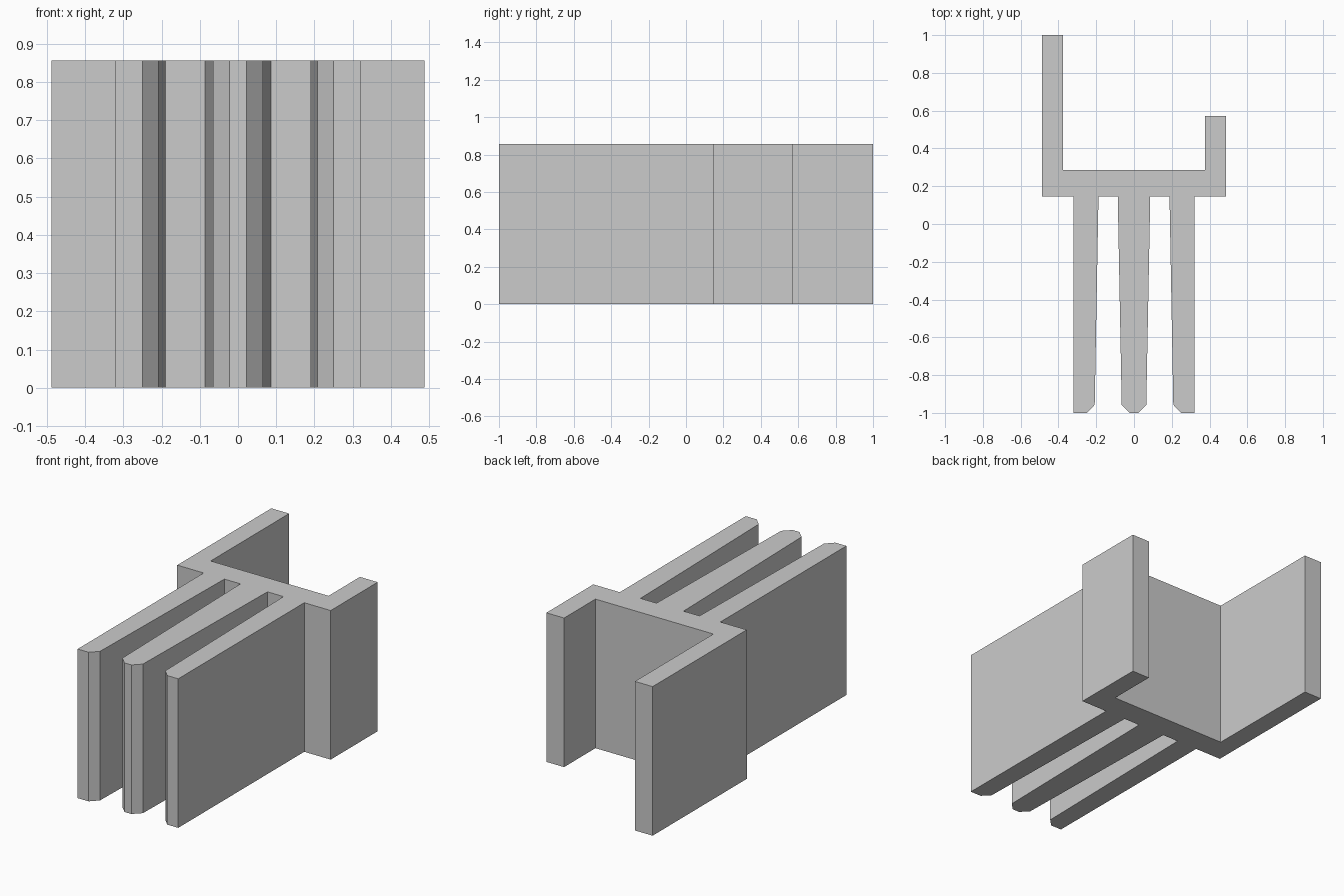
import bpy
import bmesh

cube = bpy.data.objects.get("Cube")
if cube:
    bpy.data.objects.remove(cube, do_unlink=True)

HEIGHT = 0.857
WEB_FRONT, WEB_BACK = 0.145, 0.287
ARM_IN, ARM_OUT = 0.375, 0.488
LONG_ARM, SHORT_ARM = 1.0, 0.572
TIP, CHAMFER = -1.0, -0.957

# Flat grey finish
grey = bpy.data.materials.new("light grey")
grey.use_nodes = True
color = (0.6, 0.6, 0.6, 1)
grey.diffuse_color = color
grey.node_tree.nodes["Principled BSDF"].inputs["Base Color"].default_value = color

# Left half of the three prongs, from the middle tip out to the web corner
prongs = [
    (0.022, TIP), (0.065, CHAMFER), (0.086, WEB_FRONT),   # middle prong
    (0.188, WEB_FRONT), (0.208, CHAMFER), (0.25, TIP),    # tapered inner side
    (0.32, TIP), (0.32, WEB_FRONT),                       # straight outer side
    (ARM_OUT, WEB_FRONT),
]

# Channel at the back with one short arm and one long arm
channel = [
    (ARM_OUT, SHORT_ARM), (ARM_IN, SHORT_ARM), (ARM_IN, WEB_BACK),
    (-ARM_IN, WEB_BACK), (-ARM_IN, LONG_ARM), (-ARM_OUT, LONG_ARM),
]
profile = prongs + channel + [(-x, y) for x, y in reversed(prongs)]

# Extrude the closed profile upwards
bm = bmesh.new()
base = bm.faces.new([bm.verts.new((x, y, 0)) for x, y in profile])
result = bmesh.ops.extrude_face_region(bm, geom=[base], use_keep_orig=True)
top = [v for v in result["geom"] if isinstance(v, bmesh.types.BMVert)]
bmesh.ops.translate(bm, verts=top, vec=(0, 0, HEIGHT))
bmesh.ops.recalc_face_normals(bm, faces=bm.faces)

mesh = bpy.data.meshes.new("pronged_bracket")
bm.to_mesh(mesh)
bm.free()
mesh.materials.append(grey)
bracket = bpy.data.objects.new("pronged_bracket", mesh)
bpy.context.collection.objects.link(bracket)
